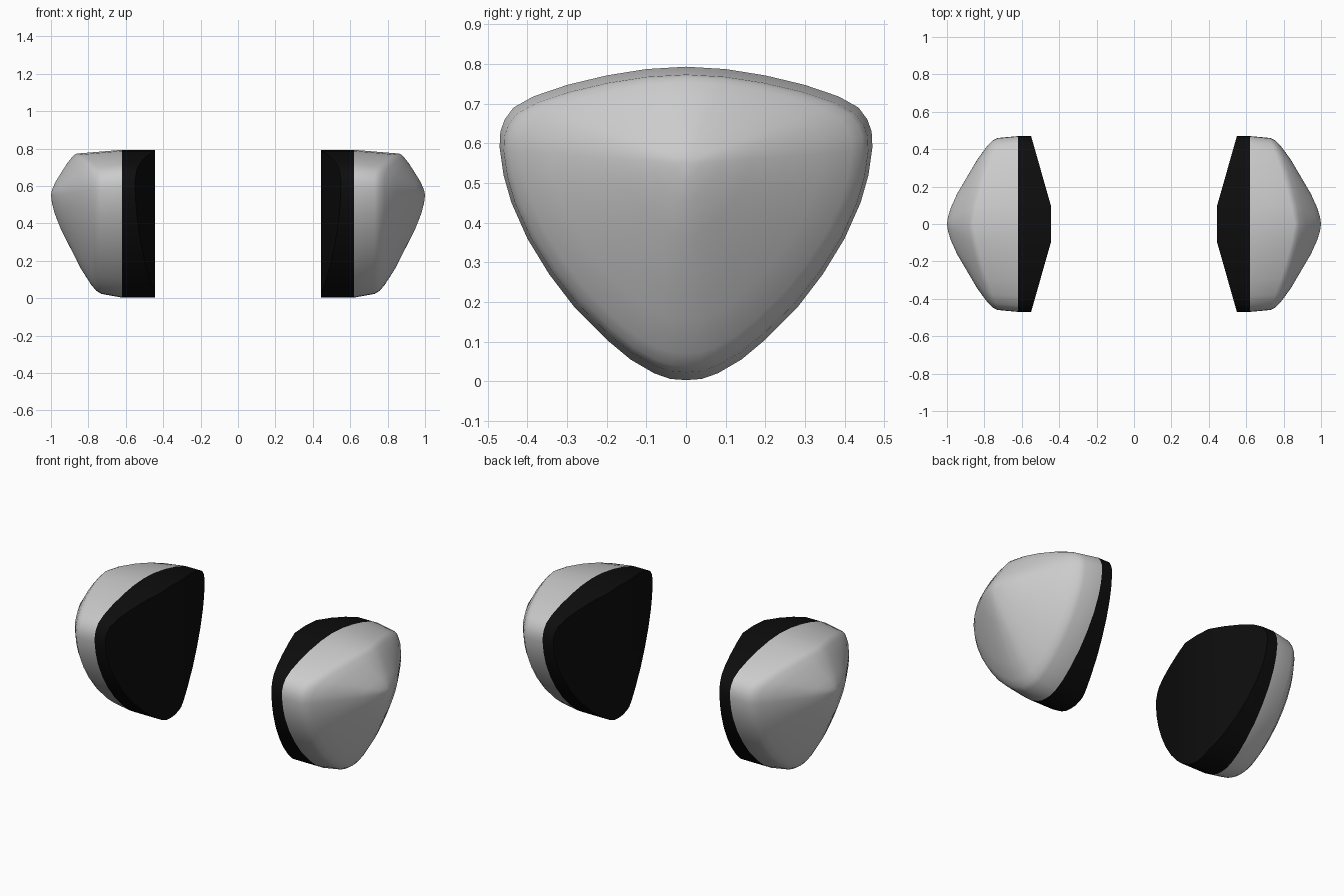
import bpy, bmesh
from mathutils import Vector

if "Cube" in bpy.data.objects:
    bpy.data.objects.remove(bpy.data.objects["Cube"])

# Half outline (y, z) of the rounded triangle, bottom to top
HALF = [(0, .003), (.04, .006), (.08, .02), (.14, .055), (.2, .105), (.28, .185),
        (.345, .27), (.4, .36), (.44, .45), (.46, .52), (.47, .59), (.468, .63),
        (.457, .66), (.435, .69), (.385, .718), (.3, .747), (.2, .771), (.1, .787), (0, .793)]
OUTLINE = HALF + [(-y, z) for y, z in HALF[-2:0:-1]]
SEAM = .62
APEX = (0, .55)


def finish(name, bm, angle, color=None):
    bmesh.ops.recalc_face_normals(bm, faces=bm.faces)
    me = bpy.data.meshes.new(name)
    bm.to_mesh(me)
    bm.free()
    ob = bpy.data.objects.new(name, me)
    bpy.context.collection.objects.link(ob)
    ob.modifiers.new("Mirror", 'MIRROR').use_clip = False
    bpy.ops.object.select_all(action='DESELECT')
    ob.select_set(True)
    bpy.context.view_layer.objects.active = ob
    bpy.ops.object.shade_smooth_by_angle(angle=angle)
    if color:
        mat = bpy.data.materials.new(name)
        mat.diffuse_color = color
        mat.use_nodes = True
        mat.node_tree.nodes["Principled BSDF"].inputs["Base Color"].default_value = mat.diffuse_color
        me.materials.append(mat)
    return ob


def bridge(bm, a, b):
    n = len(a)
    for i in range(n):
        bm.faces.new((a[i], a[(i + 1) % n], b[(i + 1) % n], b[i]))


# Grey outer shell: short wall, then a dome with three soft ridges
def rim_depth(y, z):
    if z > .6:
        return .14 + .13 * min(1, abs(y) / .455) ** 1.3
    return .27


bm = bmesh.new()
prev = [bm.verts.new((SEAM, y, z)) for y, z in OUTLINE]
# (fraction of the way out from the apex, fraction of the depth)
PROFILE = [(1, 1), (.97, .9), (.91, .8), (.75, .6), (.55, .40), (.35, .2), (.18, .07), (.08, .02)]
for t, g in PROFILE:
    ring = []
    for y, z in OUTLINE:
        ry, rz = y * .978, .397 + (z - .397) * .95
        ring.append(bm.verts.new((1 - g * rim_depth(y, z),
                                  APEX[0] + t * (ry - APEX[0]),
                                  APEX[1] + t * (rz - APEX[1]))))
    bridge(bm, prev, ring)
    prev = ring
tip = bm.verts.new((1, *APEX))
for i in range(len(prev)):
    bm.faces.new((prev[i], prev[(i + 1) % len(prev)], tip))
finish("outer_shell", bm, 1.0)

# Black inner pad: straight prism with both sides of its inner face planed off
bm = bmesh.new()
inner = [bm.verts.new((.445, y, z)) for y, z in OUTLINE]
outer = [bm.verts.new((SEAM, y, z)) for y, z in OUTLINE]
bridge(bm, inner, outer)
bm.faces.new(inner)
bm.faces.new(outer)
for s in (1, -1):
    normal = Vector((-.37, s * .105, 0)).normalized()
    geom = bm.verts[:] + bm.edges[:] + bm.faces[:]
    cut = bmesh.ops.bisect_plane(bm, geom=geom, plane_co=(.445, s * .1, 0),
                                 plane_no=normal, clear_outer=True)
    edges = [e for e in cut["geom_cut"] if isinstance(e, bmesh.types.BMEdge)]
    bmesh.ops.holes_fill(bm, edges=[e for e in bm.edges if e.is_boundary], sides=0)
finish("inner_pad", bm, .5, (.004, .004, .004, 1))
